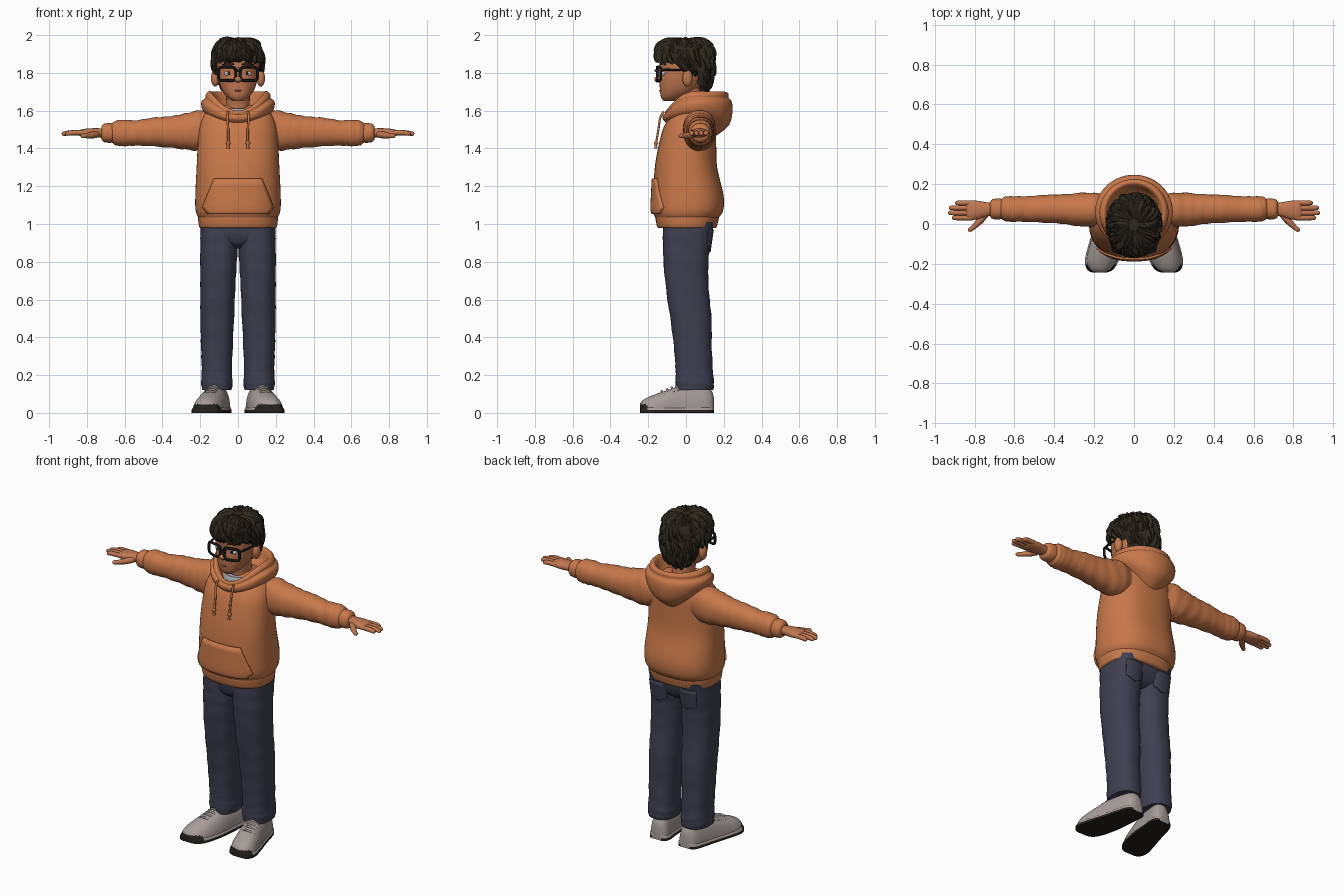
import bpy, bmesh, math, random
from mathutils import Vector

random.seed(4)
if "Cube" in bpy.data.objects:
    bpy.data.objects.remove(bpy.data.objects["Cube"])


def material(name, *rgb):
    m = bpy.data.materials.new(name)
    m.use_nodes = True
    m.diffuse_color = (*rgb, 1)
    m.node_tree.nodes["Principled BSDF"].inputs["Base Color"].default_value = (*rgb, 1)
    return m


ORANGE = material("orange fleece", .58, .19, .068)
SKIN = material("warm skin", .53, .185, .08)
DENIM = material("dark denim", .05, .05, .083)
GREY = material("shoe grey", .39, .34, .32)
BLACK = material("sole black", .018, .015, .012)
HAIR = material("dark hair", .028, .022, .013)
FRAME = material("glasses black", .008, .008, .009)
WHITE = material("eye white", .6, .58, .56)
SHIRT = material("shirt grey", .36, .36, .38)
LIP = material("lip", .36, .1, .05)


def finish(name, bm, mat, mirror=False, angle=50):
    bmesh.ops.recalc_face_normals(bm, faces=bm.faces)
    me = bpy.data.meshes.new(name)
    bm.to_mesh(me)
    bm.free()
    me.materials.append(mat)
    me.shade_smooth()
    me.set_sharp_from_angle(angle=math.radians(angle))
    ob = bpy.data.objects.new(name, me)
    bpy.context.scene.collection.objects.link(ob)
    if mirror:
        ob.modifiers.new("Mirror", 'MIRROR').use_mirror_merge = False
    return ob


def spline(rows, t):
    """Smooth interpolation through rows of numbers, t counted in rows."""
    i = min(int(t), len(rows) - 2)
    f = t - i
    a, b, c, d = (rows[max(0, min(len(rows) - 1, i + k))] for k in (-1, 0, 1, 2))
    return [q + .5 * f * (r - p + f * (2*p - 5*q + 4*r - s + f * (3 * (q - r) + s - p)))
            for p, q, r, s in zip(a, b, c, d)]


def surface(sec, a, p, axis="z"):
    """Point on a rounded cross-section (position, two centres, two radii)."""
    pos, c1, c2, r1, r2 = sec
    co, si = math.cos(a), math.sin(a)
    u = c1 + r1 * math.copysign(abs(co) ** (2 / p), co)
    v = c2 + r2 * math.copysign(abs(si) ** (2 / p), si)
    return Vector({"x": (pos, u, v), "y": (u, pos, v), "z": (u, v, pos)}[axis])


def skin_rings(bm, rings, caps=True, keep=None):
    vs = [[bm.verts.new(p) for p in r] for r in rings]
    n = len(vs[0])
    for i in range(len(vs) - 1):
        for j in range(n):
            if keep is None or keep(i, j):
                k = (j + 1) % n
                bm.faces.new((vs[i][j], vs[i][k], vs[i+1][k], vs[i+1][j]))
    if caps:
        bm.faces.new(vs[0])
        bm.faces.new(vs[-1])


def loft(name, secs, mat, axis="z", p=2.2, n=40, sub=5, fold=0, mirror=False, floor=None):
    rings = []
    for i in range((len(secs) - 1) * sub + 1):
        t = i / sub
        pos, c1, c2, r1, r2 = spline(secs, t)
        ring = []
        for j in range(n):
            a = math.tau * j / n
            k = 1 + fold * math.sin(8 * t + 2.5 * math.cos(a + t))
            q = surface((pos, c1, c2, r1 * k, r2 * k), a, p, axis)
            if floor is not None:
                q.z = max(q.z, floor)
            ring.append(q)
        rings.append(ring)
    bm = bmesh.new()
    skin_rings(bm, rings)
    return finish(name, bm, mat, mirror)


def tube(name, pts, mat, closed=False, mirror=False, sub=5, n=10):
    """Round tube through (x, y, z, radius) points."""
    if not closed:
        pts = [spline(pts, i / sub) for i in range((len(pts) - 1) * sub + 1)]
    cs = [Vector(q[:3]) for q in pts]
    m, rings = len(cs), []
    for i, c in enumerate(cs):
        nxt, prv = (cs[(i+1) % m], cs[i-1]) if closed else (cs[min(i+1, m-1)], cs[max(i-1, 0)])
        d = (nxt - prv).normalized()
        u = d.cross((0, 1, 0) if abs(d.y) < .9 else (0, 0, 1)).normalized()
        w = d.cross(u)
        rings.append([c + pts[i][3] * (u * math.cos(b) + w * math.sin(b))
                      for b in (math.tau * j / n for j in range(n))])
    bm = bmesh.new()
    skin_rings(bm, rings + rings[:1] if closed else rings, caps=not closed)
    if closed:
        bmesh.ops.remove_doubles(bm, verts=bm.verts, dist=1e-5)
    return finish(name, bm, mat, mirror)


def ball(name, c, r, mat, mirror=False):
    bm = bmesh.new()
    bmesh.ops.create_uvsphere(bm, u_segments=20, v_segments=14, radius=1)
    for v in bm.verts:
        v.co = Vector(c) + Vector([v.co[k] * r[k] for k in range(3)])
    return finish(name, bm, mat, mirror)


def patch(name, secs, outline, mat, side, p, off, thick, mirror=False):
    """Sewn-on panel hugging a lofted body; outline rows are (height, half width)."""
    grid, bm, cols = [], bmesh.new(), 16
    for i in range((len(outline) - 1) * 4 + 1):
        k, f = min(i // 4, len(outline) - 2), i / 4 - min(i // 4, len(outline) - 2)
        z, w = (outline[k][m] * (1 - f) + outline[k+1][m] * f for m in (0, 1))
        t = min((i * .01 for i in range((len(secs) - 1) * 100)),
                key=lambda s: abs(spline(secs, s)[0] - z))
        _, cx, cy, rx, ry = spline(secs, t)
        grid.append([bm.verts.new((cx + x, cy + side * (off + ry * (1 - abs(x / rx) ** p) ** (1 / p)), z))
                     for x in (w * (2 * j / cols - 1) for j in range(cols + 1))])
    for r, s in zip(grid, grid[1:]):
        for j in range(cols):
            bm.faces.new((r[j], r[j+1], s[j+1], s[j]))
    ob = finish(name, bm, mat, mirror)
    mod = ob.modifiers.new("Thickness", 'SOLIDIFY')
    mod.thickness, mod.offset = thick, 0


# Hoodie body, waistband and front pocket
torso = [(1.03, 0, .005, .207, .165), (1.07, 0, .01, .224, .186), (1.15, 0, .012, .226, .187),
         (1.3, 0, 0, .219, .165), (1.42, 0, .008, .213, .152), (1.52, 0, .022, .203, .137),
         (1.59, 0, .04, .17, .105), (1.63, 0, .05, .1, .06)]
loft("hoodie_body", torso, ORANGE, p=2.4, n=56)
loft("hoodie_waistband", [(.978, 0, .005, .198, .15), (.99, 0, .005, .207, .159),
     (1.035, 0, .006, .211, .168), (1.048, 0, .006, .203, .16)], ORANGE, p=2.4, n=56)
patch("hoodie_pocket", torso, [(1.055, .16), (1.085, .185), (1.105, .18), (1.24, .125)],
      ORANGE, -1, 2.4, .004, .014)

# Sleeves and cuffs
loft("sleeves", [(.13, .07, 1.5, .07, .09), (.2, .072, 1.495, .085, .107), (.28, .072, 1.49, .083, .095),
     (.36, .075, 1.487, .074, .083), (.45, .076, 1.487, .07, .076), (.54, .075, 1.482, .064, .067),
     (.61, .075, 1.482, .064, .07), (.65, .076, 1.482, .06, .064), (.672, .076, 1.482, .044, .046)],
     ORANGE, "x", fold=.022, mirror=True)
loft("sleeve_cuffs", [(.655, .076, 1.482, .044, .045), (.672, .076, 1.482, .052, .052),
     (.708, .075, 1.482, .05, .049), (.722, .075, 1.482, .038, .036)], ORANGE, "x", mirror=True)

# Hood: rings from the inside over the rim to the hanging outside
hood = [(.07, -.05, .10, 1.55, 1.58, 1.58), (.115, -.075, .17, 1.57, 1.64, 1.63),
        (.138, -.09, .192, 1.59, 1.69, 1.685), (.153, -.102, .208, 1.6, 1.703, 1.7),
        (.172, -.112, .224, 1.592, 1.685, 1.69), (.173, -.112, .226, 1.58, 1.667, 1.668),
        (.192, -.122, .243, 1.575, 1.65, 1.645), (.194, -.124, .246, 1.562, 1.625, 1.59),
        (.182, -.12, .225, 1.55, 1.595, 1.52), (.14, -.1, .15, 1.53, 1.56, 1.46)]
rings = []
for i in range((len(hood) - 1) * 4 + 1):
    rx, yf, yb, zf, zs, zb = spline(hood, i / 4)
    ring = []
    for j in range(56):
        a = math.tau * j / 56
        s = math.sin(a)
        z = zs + ((zb if s > 0 else zf) - zs) * abs(s) ** 2.2
        ring.append(((rx * math.cos(a)), (yf + yb) / 2 + s * (yb - yf) / 2, z))
    rings.append(ring)
bm = bmesh.new()
skin_rings(bm, rings, caps=False)
finish("hood", bm, ORANGE)
tube("drawstrings", [(.052, -.118, 1.595, .006), (.056, -.137, 1.56, .006), (.052, -.146, 1.5, .006),
     (.052, -.158, 1.43, .006)], ORANGE, mirror=True)
tube("drawstring_knots", [(.052, -.156, 1.44, .004), (.052, -.158, 1.43, .012), (.052, -.16, 1.415, .007),
     (.052, -.16, 1.4, .009)], ORANGE, mirror=True)
loft("shirt_collar", [(1.54, 0, .01, .1, .1), (1.59, 0, .012, .085, .09), (1.612, 0, .016, .076, .08)], SHIRT)

# Hands
loft("palms", [(.7, .075, 1.48, .03, .024), (.74, .073, 1.482, .036, .025), (.79, .07, 1.482, .047, .024),
     (.83, .068, 1.482, .047, .018), (.845, .068, 1.481, .035, .01)], SKIN, "x", mirror=True)
for i, length in enumerate((.085, .105, .1, .07)):
    y = .031 + i * .025
    tube(f"finger_{i + 1}", [(.81, y, 1.483, .013), (.83 + length / 2, y, 1.483, .0135),
         (.82 + length, y, 1.478, .011), (.828 + length, y, 1.477, .004)], SKIN, mirror=True)
tube("thumb", [(.745, .05, 1.475, .018), (.775, .015, 1.47, .018), (.805, -.015, 1.467, .013),
     (.825, -.03, 1.466, .011), (.832, -.035, 1.466, .004)], SKIN, mirror=True)

# Jeans
leg = [(1.01, .1, .012, .098, .135), (.9, .1, .004, .099, .126), (.8, .103, 0, .097, .119),
       (.65, .107, .008, .092, .113), (.5, .11, .026, .089, .109), (.35, .112, .036, .084, .1),
       (.22, .112, .044, .08, .099), (.16, .112, .046, .083, .102), (.12, .112, .046, .078, .098)]
loft("jeans_legs", leg, DENIM, p=2.4, fold=.012, mirror=True)
loft("jeans_seat", [(1.01, 0, .012, .195, .132), (.95, 0, .01, .195, .128), (.9, 0, .008, .15, .11),
     (.87, 0, .01, .06, .07)], DENIM, p=2.6)
patch("jeans_back_pockets", leg, [(.85, .008), (.875, .055), (.97, .06)], DENIM, 1, 2.4, .003, .008, True)

# Shoes: dark tread on the underside and toe tip, laces on top
shoe = [(-.244, .174, 0, .03, .045), (-.228, .17, 0, .06, .068), (-.18, .161, 0, .079, .092),
        (-.1, .141, 0, .08, .12), (-.03, .125, 0, .074, .143), (.05, .111, 0, .066, .148),
        (.11, .1, 0, .06, .14), (.138, .097, 0, .046, .112), (.148, .096, 0, .025, .08)]
sole = [(y, cx, 0, w + .006, .036 if y > -.24 else .03) for y, cx, _, w, _ in shoe]
for name, secs, p in (("shoe_uppers", shoe, 2.3), ("shoe_soles", sole, 4)):
    ob = loft(name, secs, GREY, "y", p=p, floor=0, mirror=True)
    ob.data.materials.append(BLACK)
    for f in ob.data.polygons:
        if f.center.z < .008 or (f.center.y < -.205 and f.center.z < .045):
            f.material_index = 1
for i in range(4):
    y, cx, _, w, h = spline(shoe, 2.7 + i * .35)
    tube(f"laces_{i + 1}", [(cx - .045, y + .01, h * .84, .005), (cx, y - .004, h + .004, .006),
         (cx + .045, y + .01, h * .84, .005)], GREY, mirror=True)

# Head, neck and face
loft("neck", [(1.54, 0, .03, .07, .07), (1.62, 0, .025, .062, .064), (1.72, 0, .01, .065, .07)], SKIN)
loft("head", [(1.65, 0, -.088, .025, .03), (1.672, 0, -.065, .058, .068), (1.71, 0, -.04, .086, .098),
     (1.76, 0, -.022, .102, .118), (1.80, 0, -.012, .109, .125), (1.86, 0, -.005, .113, .133),
     (1.92, 0, 0, .1, .115), (1.955, 0, 0, .055, .06)], SKIN)
ball("nose_tip", (0, -.148, 1.766), (.021, .02, .017), SKIN)
ball("nose_bridge", (0, -.138, 1.79), (.013, .018, .04), SKIN)
ball("ears", (.121, .008, 1.772), (.022, .027, .045), SKIN, True)
ball("eyes", (.047, -.113, 1.797), (.024, .015, .016), WHITE, True)
ball("pupils", (.046, -.122, 1.797), (.011, .009, .012), FRAME, True)
tube("eyebrows", [(.02, -.137, 1.844, .004), (.05, -.131, 1.852, .007), (.083, -.107, 1.844, .003)],
     HAIR, mirror=True)
tube("mouth", [(-.032, -.126, 1.71, .002), (0, -.139, 1.705, .004), (.032, -.126, 1.71, .002)], LIP)

# Glasses
rim = [surface((-.153, .058, 1.795, .046, .036), math.tau * j / 32, 4.5, "y") for j in range(32)]
tube("glasses_rims", [(q.x, q.y + .4 * max(0, q.x - .04) ** 1.1, q.z, .0075) for q in rim], FRAME, True, True)
tube("glasses_bridge", [(-.014, -.154, 1.808, .006), (0, -.162, 1.813, .006), (.014, -.154, 1.808, .006)], FRAME)
tube("glasses_temples", [(.104, -.13, 1.816, .007), (.115, -.08, 1.816, .006), (.119, -.01, 1.812, .005),
     (.118, .025, 1.79, .005)], FRAME, mirror=True)

# Hair: cap trimmed along the hairline, covered by overlapping locks
scalp = [(1.69, 0, .06, .06, .03), (1.735, 0, .05, .09, .075), (1.80, 0, .03, .117, .11),
         (1.86, 0, 0, .126, .145), (1.925, 0, -.006, .119, .144), (1.963, 0, -.008, .082, .103),
         (1.979, 0, -.005, .02, .025)]
hairline = [(0, 3.05), (.3, 2.8), (.42, 2.05), (.5, 2.15), (.6, 1.75), (.7, .7), (1, 0)]


def lowest(a):
    f = (1 + math.sin(a)) / 2
    for (x0, y0), (x1, y1) in zip(hairline, hairline[1:]):
        if f <= x1:
            return y0 + (y1 - y0) * (f - x0) / (x1 - x0)
    return 0


bm = bmesh.new()
skin_rings(bm, [[surface(spline(scalp, i / 6), math.tau * j / 48, 2, "z") for j in range(48)] for i in range(37)],
           keep=lambda i, j: i / 6 >= lowest(math.tau * (j + .5) / 48))
finish("hair_cap", bm, HAIR)
bm = bmesh.new()
for i in range(210):
    a0 = i * 2.39996
    low = lowest(a0)
    v0 = low + .5 + (5.6 - low) * random.random() ** .9
    v0 = min(v0, 5.9)
    v1 = max(v0 - random.uniform(1, 1.6), low - .12)
    swirl, lift = random.uniform(-.1, .35), random.uniform(.008, .02)
    wide = random.uniform(.02, .03)
    rows = []
    for k in range(7):
        t = k / 6
        a = a0 + swirl * t
        q = surface(spline(scalp, max(0, v0 + (v1 - v0) * t)), a, 2)
        out = (q - Vector((0, 0, 1.85))).normalized()
        side = Vector((-math.sin(a), math.cos(a), 0))
        w = wide * math.sin(math.pi * (.12 + .88 * t)) ** .7 if k < 6 else .0005
        q += out * lift * t
        rows.append([bm.verts.new(q + d) for d in
                     (side * w - out * .006, out * w * .45, -side * w - out * .006)])
    for r, s in zip(rows, rows[1:]):
        for j in (0, 1):
            bm.faces.new((r[j], r[j+1], s[j+1], s[j]))
finish("hair_locks", bm, HAIR, angle=60)
